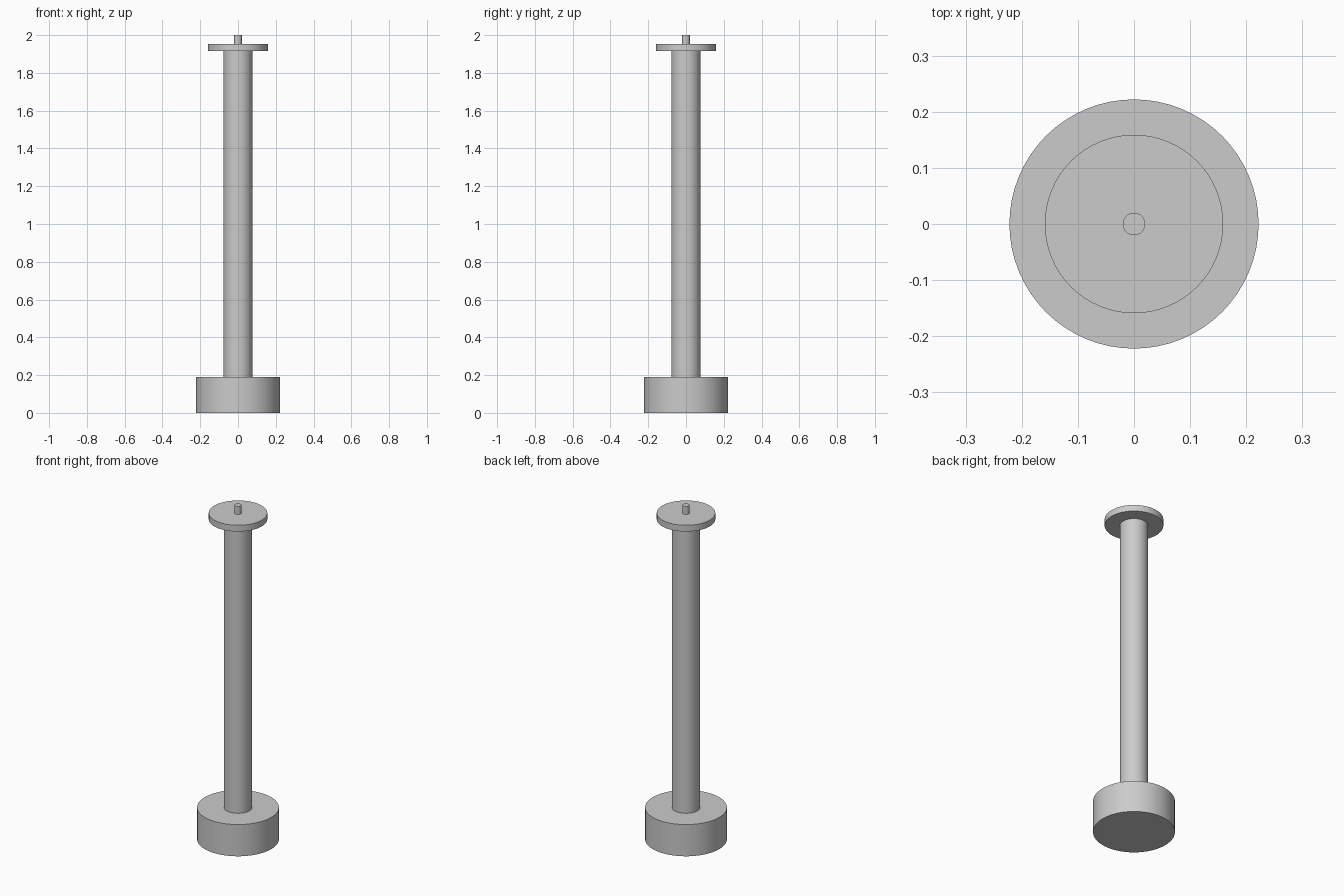
import bpy
import math

cube = bpy.data.objects.get("Cube")
if cube:
    bpy.data.objects.remove(cube, do_unlink=True)

grey = bpy.data.materials.new("plain_grey")
grey.use_nodes = True
colour = (0.6, 0.6, 0.6, 1)
grey.diffuse_color = colour
grey.node_tree.nodes["Principled BSDF"].inputs["Base Color"].default_value = colour


def cylinder(name, radius, bottom, top):
    bpy.ops.mesh.primitive_cylinder_add(
        vertices=64, radius=radius, depth=top - bottom,
        location=(0, 0, (bottom + top) / 2))
    part = bpy.context.object
    part.name = name
    part.data.materials.append(grey)
    bpy.ops.object.shade_smooth_by_angle(angle=math.radians(30))


# Stacked parts from the ground up
cylinder("base", 0.222, 0, 0.19)
cylinder("column", 0.077, 0.19, 1.915)
cylinder("top_disc", 0.159, 1.915, 1.953)
cylinder("top_pin", 0.02, 1.953, 2)
